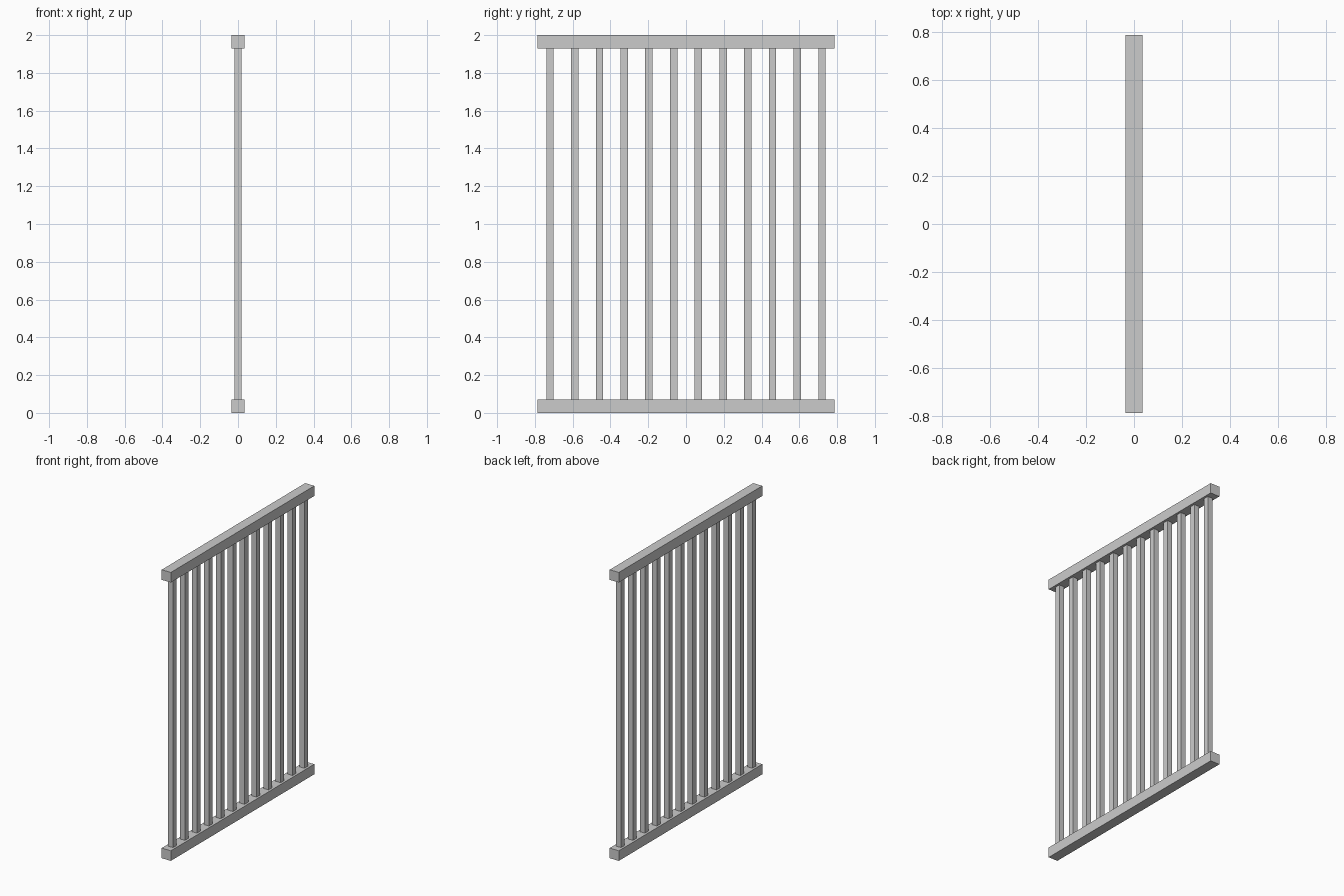
import bpy

if "Cube" in bpy.data.objects:
    bpy.data.objects.remove(bpy.data.objects["Cube"])

RAIL = 0.07       # square rail section
BAR = 0.039       # square bar section
HEIGHT = 2.0
LENGTH = 1.572
BAR_COUNT = 12
BAR_END = 0.72    # centre of the outermost bars


def box(name, location, size):
    bpy.ops.mesh.primitive_cube_add(size=1, location=location)
    obj = bpy.context.object
    obj.name = name
    obj.scale = size
    bpy.ops.object.transform_apply(location=False, rotation=False, scale=True)
    return obj


# Horizontal rails
box("bottom_rail", (0, 0, RAIL / 2), (RAIL, LENGTH, RAIL))
box("top_rail", (0, 0, HEIGHT - RAIL / 2), (RAIL, LENGTH, RAIL))

# Evenly spaced upright bars between the rails
for i in range(BAR_COUNT):
    y = -BAR_END + 2 * BAR_END * i / (BAR_COUNT - 1)
    box(f"upright_bar_{i + 1}", (0, y, HEIGHT / 2), (BAR, BAR, HEIGHT - 2 * RAIL))
